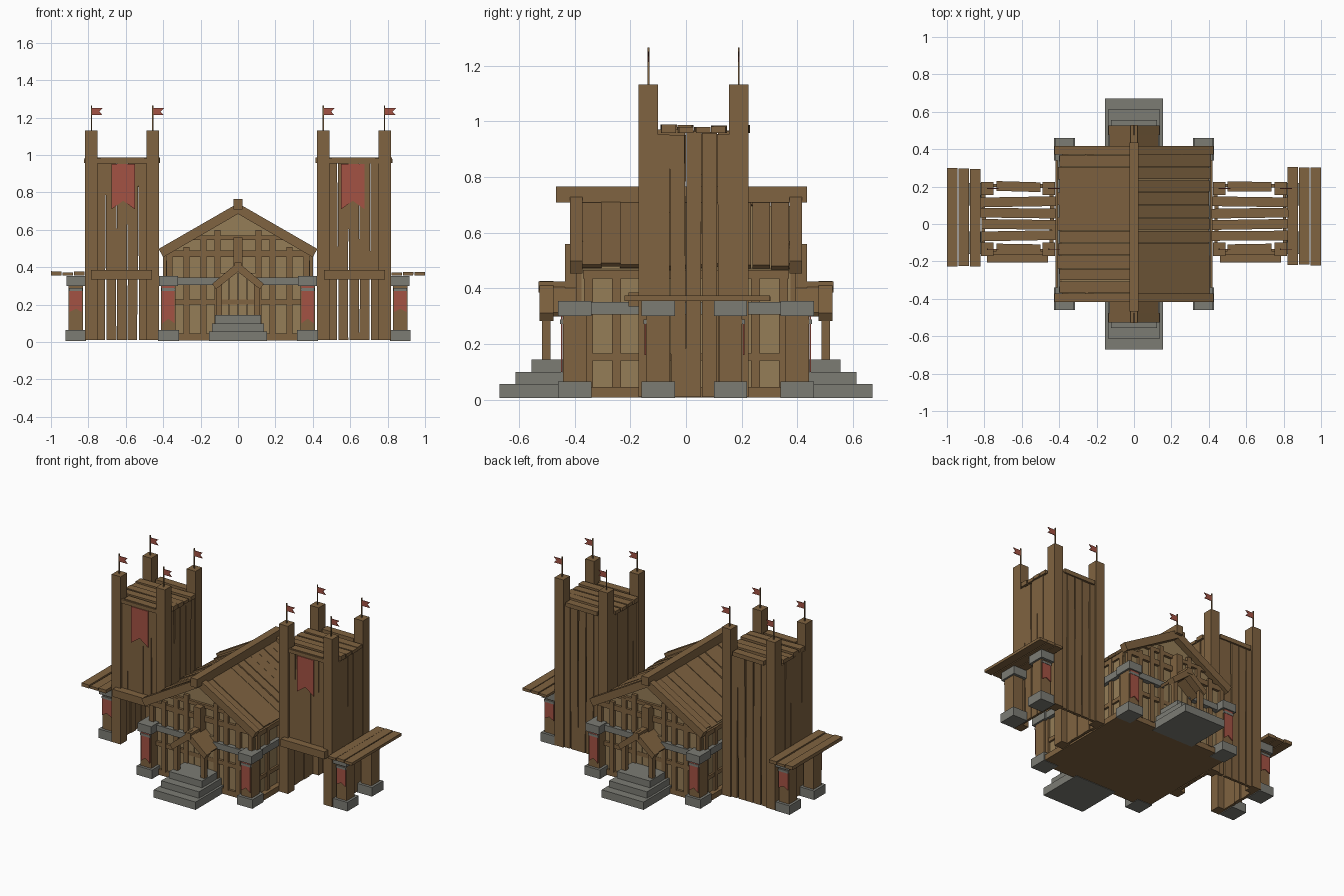
import bpy, bmesh, math, random
from mathutils import Matrix, Vector

if "Cube" in bpy.data.objects:
    bpy.data.objects.remove(bpy.data.objects["Cube"])
random.seed(4)


def material(name, r, g, b):
    m = bpy.data.materials.new(name)
    m.diffuse_color = (r, g, b, 1)
    m.use_nodes = True
    m.node_tree.nodes["Principled BSDF"].inputs["Base Color"].default_value = m.diffuse_color
    return m


WOOD = material("wood", 0.215, 0.125, 0.052)
PLASTER = material("plaster", 0.30, 0.205, 0.095)
STONE = material("stone", 0.20, 0.20, 0.175)
RED = material("red_cloth", 0.37, 0.085, 0.057)


class Part:
    """Collects boxes and prisms into one named object."""
    def __init__(self, name, mat):
        self.name, self.mat, self.bm = name, mat, bmesh.new()

    def box(self, x0, x1, y0, y1, z0, z1, turn=0, axis='Z'):
        c = Vector(((x0 + x1) / 2, (y0 + y1) / 2, (z0 + z1) / 2))
        size = Matrix.Diagonal((abs(x1 - x0), abs(y1 - y0), abs(z1 - z0), 1))
        m = Matrix.Translation(c) @ Matrix.Rotation(turn, 4, axis) @ size
        bmesh.ops.create_cube(self.bm, size=1, matrix=m)

    def prism(self, pts, y0, y1):
        """Extrude an x-z profile from y0 to y1."""
        a = [self.bm.verts.new((x, y0, z)) for x, z in pts]
        b = [self.bm.verts.new((x, y1, z)) for x, z in pts]
        self.bm.faces.new(a)
        self.bm.faces.new(b[::-1])
        for i in range(len(pts)):
            j = (i + 1) % len(pts)
            self.bm.faces.new((a[j], a[i], b[i], b[j]))

    def done(self):
        bmesh.ops.recalc_face_normals(self.bm, faces=self.bm.faces[:])
        me = bpy.data.meshes.new(self.name)
        self.bm.to_mesh(me)
        self.bm.free()
        me.materials.append(self.mat)
        bpy.context.collection.objects.link(bpy.data.objects.new(self.name, me))


def j(a):
    return random.uniform(-a, a)


def banner(part, x, w, y, top, tip, notch, t=0.006):
    part.prism([(x - w, top), (x + w, top), (x + w, tip), (x, notch), (x - w, tip)], y - t / 2, y + t / 2)


# ---------------- main hall ----------------
p = Part("hall_walls", PLASTER)
p.prism([(-.385, .01), (.385, .01), (.385, .47), (0, .695), (-.385, .47)], -.375, .375)
p.done()
p = Part("hall_floor", WOOD)
p.box(-.42, .42, -.39, .39, .008, .045)
p.done()

timber = Part("wall_timbers", WOOD)
band = Part("stone_band", STONE)
for s in (-1, 1):
    f = lambda d: s * d
    # front and back framing
    for x in (.365, .275, .185, .11):
        for m in (-1, 1):
            timber.box(m * x - .016, m * x + .016, f(.37), f(.395), .04, .66 - .55 * x)
    for z0, z1, w in ((.2, .228, .38), (.455, .49, .385), (.545, .57, .26)):
        timber.box(-w, w, f(.37), f(.392), z0, z1)
    timber.box(-.025, .025, f(.37), f(.435), .40, .56)
    for m in (-1, 1):
        band.box(m * .1, m * .40, f(.37), f(.405), .305, .345)
    # side framing
    for y in (-.35, -.25, -.12, 0, .12, .25, .35):
        timber.box(f(.38), f(.40), y - .016, y + .016, .04, .465)
    for z0, z1 in ((.14, .166), (.435, .465)):
        timber.box(f(.38), f(.398), -.37, .37, z0, z1)
    band.box(f(.38), f(.41), -.38, .38, .305, .35)
timber.done()
band.done()

# door boards under both porches
p = Part("doors", PLASTER)
for s in (-1, 1):
    for i in range(4):
        x = -.075 + i * .05
        p.box(x - .023, x + .023, s * .37, s * .39, .14, .37)
p.done()

# gable roof: planks along the slope, end rafters, ridge beam
S = .575
p = Part("roof_planks", WOOD)
n = 11
for m in (-1, 1):
    for i in range(n):
        y = -.372 + (i + .5) * .744 / n
        h, e, d = .032 + j(.003), .405 + j(.008), j(.005)
        prof = [(0, .72 + d), (e, .72 + d - S * e), (e - .013, .70 + d - S * (e - .013)), (0, .70 + d)]
        p.prism([(m * x, z) for x, z in prof], y - h, y + h)
p.done()
p = Part("gable_rafters", WOOD)
for s in (-1, 1):
    for m in (-1, 1):
        prof = [(0, .742), (.424, .498), (.40, .453), (0, .685)]
        p.prism([(m * x, z) for x, z in prof], s * .372, s * .416)
p.done()
p = Part("ridge_beam", WOOD)
p.box(-.025, .025, -.467, .435, .708, .765)
p.done()

# ---------------- entrance steps and porches ----------------
steps = Part("entrance_steps", STONE)
posts = Part("porch_posts", WOOD)
roof = Part("porch_roofs", WOOD)
for s in (-1, 1):
    for w, y, z0, z1 in ((.155, .67, .005, .057), (.14, .613, .057, .10), (.122, .555, .10, .145)):
        steps.box(-w, w, s * .36, s * y, z0, z1)
    for m in (-1, 1):
        posts.box(m * .085, m * .115, s * .487, s * .517, .14, .325)
        front = [(0, .427), (.137, .312), (.118, .282), (0, .375)]
        back = [(0, .422), (.13, .313), (.12, .298), (0, .397)]
        roof.prism([(m * x, z) for x, z in front], s * .476, s * .527)
        roof.prism([(m * x, z) for x, z in back], s * .37, s * .476)
    roof.box(-.02, .02, s * .37, s * .53, .385, .425)
for q in (steps, posts, roof):
    q.done()

# ---------------- stone-footed pillars with banners ----------------
wood = Part("pillars", WOOD)
stone = Part("pillar_stones", STONE)
cloth = Part("pillar_banners", RED)


def pillar(x, y, hw, s):
    wood.box(x - hw, x + hw, y - .042, y + .042, .05, .31)
    stone.box(x - hw - .017, x + hw + .017, y - .06, y + .06, .005, .065)
    stone.box(x - hw - .012, x + hw + .012, y - .06, y + .06, .30, .354)
    stone.box(x - hw + .002, x + hw - .002, y + s * .04, y + s * .052, .272, .288)


for m in (-1, 1):
    for s in (-1, 1):
        pillar(m * .372, s * .40, .039, s)
        banner(cloth, m * .372, .033, s * .40 + s * .047, .31, .10, .125)
        pillar(m * .867, .03 + s * .13, .038, s)
        banner(cloth, m * .867, .034, .03 + s * .13 + s * .047, .275, .16, .178)
for q in (wood, stone, cloth):
    q.done()

# outer plank shelves on the side pillars
p = Part("side_shelves", WOOD)
for m in (-1, 1):
    for i, x in enumerate((.848, .909, .971)):
        p.box(m * (x - .028), m * (x + .028), -.222 + j(.006), .298 + j(.006), .355, .375 + j(.004), j(.01), 'Y')
p.done()

# ---------------- towers ----------------
X0, X1, Y0, Y1 = .423, .817, -.17, .225
posts = Part("tower_posts", WOOD)
walls = Part("tower_wall_planks", WOOD)
tops = Part("tower_roof_planks", WOOD)
beams = Part("tower_front_beams", WOOD)
cloth = Part("tower_banners", RED)
flags = Part("flags", RED)
poles = Part("flag_poles", WOOD)
for m in (-1, 1):
    # corner posts with flag poles
    for xa, xb in ((X0, X0 + .066), (X1 - .066, X1)):
        for ya, yb in ((Y0, Y0 + .07), (Y1 - .07, Y1)):
            posts.box(m * xa, m * xb, ya, yb, .01, 1.132)
            cx, cy = m * (xa + xb) / 2, (ya + yb) / 2
            poles.box(cx - .003, cx + .003, cy - .003, cy + .003, 1.13, 1.265)
            flags.prism([(cx, 1.25), (cx + .06, 1.25), (cx + .042, 1.232), (cx + .06, 1.213), (cx, 1.213)],
                        cy - .002, cy + .002)
    # side walls, full height
    for xw in (X0 + .016, X1 - .012):
        for i in range(5):
            y = -.115 + (i + .5) * .285 / 5
            walls.box(m * (xw - .01) + j(.003), m * (xw + .01) + j(.003), y - .027, y + .027,
                      .01, .962 + j(.012), j(.008), 'X')
    # back wall full height, front wall above the open gate
    for i in range(5):
        x = m * (.475 + (i + .5) * .29 / 5)
        walls.box(x - .026, x + .026, .195 + j(.003), .215, .01, .962 + j(.01), j(.008), 'Y')
        walls.box(x - .028, x + .028, -.155 + j(.003), -.135, .345, .962 + j(.01), j(.008), 'Y')
    beams.box(m * .46, m * .785, -.207, -.155, .335, .385)
    beams.box(m * .46, m * .785, -.165, -.145, .955, .98)
    # flat plank top
    for i in range(4):
        y = -.093 + (i + .5) * .242 / 4
        tops.box(m * (.415 + j(.006)), m * (.82 + j(.006)), y - .026, y + .026, .958, .982 + j(.006), j(.02))
    for y in (-.133, .2):
        tops.box(m * .50, m * .735, y - .026, y + .026, .958, .986, j(.03))
    banner(cloth, m * .614, .062, -.162, .952, .71, .755)
for q in (posts, walls, tops, beams, cloth, flags, poles):
    q.done()
